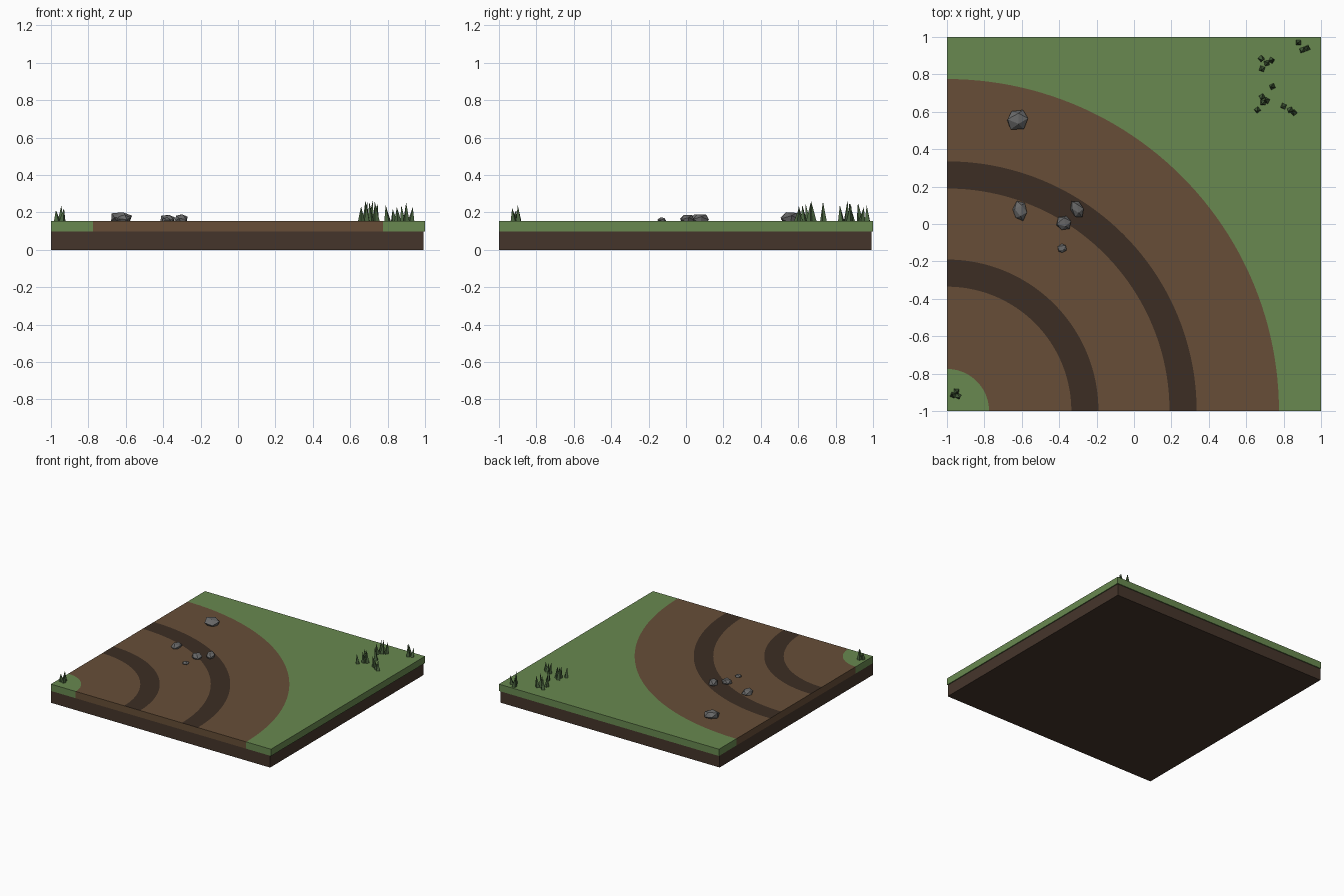
import bpy, bmesh, math, random
from mathutils import Vector, Matrix

if "Cube" in bpy.data.objects:
    bpy.data.objects.remove(bpy.data.objects["Cube"])

random.seed(4)
TOP, MID = 0.153, 0.097
STEPS = 48


def material(name, rgb):
    m = bpy.data.materials.new(name)
    m.diffuse_color = (*rgb, 1)
    m.use_nodes = True
    m.node_tree.nodes["Principled BSDF"].inputs["Base Color"].default_value = m.diffuse_color
    return m


GRASS = material("grass", (0.14, 0.25, 0.08))
DIRT = material("dirt", (0.135, 0.076, 0.039))
RUT = material("rut", (0.045, 0.027, 0.017))
SOIL = material("soil", (0.06, 0.036, 0.024))
BLADE = material("blade", (0.07, 0.13, 0.05))
STONE = material("stone", (0.14, 0.14, 0.14))


def finish(name, bm, *mats):
    bmesh.ops.remove_doubles(bm, verts=bm.verts[:], dist=1e-5)
    bmesh.ops.recalc_face_normals(bm, faces=bm.faces[:])
    me = bpy.data.meshes.new(name)
    bm.to_mesh(me)
    bm.free()
    for m in mats:
        me.materials.append(m)
    ob = bpy.data.objects.new(name, me)
    bpy.context.collection.objects.link(ob)
    return ob


def quarter_ring(name, radii, mats, top_index=None):
    """Quarter slab around corner (-1,-1); radius None reaches the tile edge."""
    bm = bmesh.new()
    rows = []
    for i in range(STEPS + 1):
        a = math.pi / 2 * i / STEPS
        c, s = math.cos(a), math.sin(a)
        row = []
        for r in radii:
            r = 2 / max(c, s) if r is None else r
            row.append([bm.verts.new((r * c - 1, r * s - 1, z)) for z in (MID, TOP)])
        rows.append(row)
    n = len(radii)
    for p, q in zip(rows, rows[1:]):
        for k in range(n - 1):
            for level in (0, 1):
                vs = (p[k][level], p[k + 1][level], q[k + 1][level], q[k][level])
                f = bm.faces.new(vs)
                f.material_index = top_index[k] if top_index and level else 0
        for k in (0, n - 1):
            bm.faces.new((p[k][0], p[k][1], q[k][1], q[k][0]))
    for row in (rows[0], rows[-1]):
        for k in range(n - 1):
            bm.faces.new((row[k][0], row[k + 1][0], row[k + 1][1], row[k][1]))
    bmesh.ops.dissolve_degenerate(bm, dist=1e-5, edges=bm.edges[:])
    return finish(name, bm, *mats)


# Soil block, slightly short of the grass on the far sides
bm = bmesh.new()
bmesh.ops.create_cube(bm, size=1, matrix=Matrix.Translation((-0.004, -0.004, MID / 2))
                      @ Matrix.Diagonal((1.992, 1.992, MID, 1)))
finish("soil_base", bm, SOIL)

# Grass corner, curved dirt track with two wheel ruts, outer grass
quarter_ring("grass_corner", [0.0, 0.225], [GRASS])
quarter_ring("dirt_track", [0.225, 0.665, 0.81, 1.19, 1.335, 1.775],
             [DIRT, RUT], [0, 1, 0, 1, 0])
quarter_ring("grass_field", [1.775, None], [GRASS])

# Rocks: x, y, half sizes, turn
rocks = [(-0.625, 0.56, 0.062, 0.056, 0.054, 0.3),
         (-0.61, 0.07, 0.038, 0.052, 0.036, 0.1),
         (-0.375, 0.005, 0.042, 0.042, 0.036, 0.5),
         (-0.305, 0.08, 0.034, 0.050, 0.042, 0.4),
         (-0.385, -0.13, 0.026, 0.024, 0.022, 0.9)]
for i, (x, y, sx, sy, sz, turn) in enumerate(rocks):
    bm = bmesh.new()
    bmesh.ops.create_icosphere(bm, subdivisions=1, radius=1)
    for v in bm.verts:
        v.co *= random.uniform(0.9, 1.15)
    bm.transform(Matrix.Translation((x, y, TOP + sz * 0.25)) @ Matrix.Rotation(turn, 4, 'Z')
                 @ Matrix.Diagonal((sx, sy, sz * 0.75, 1)) @ Matrix.Rotation(0.5, 4, 'X'))
    finish(f"rock_{i + 1}", bm, STONE)

# Grass tufts: each blade is a leaning four-sided spike (x, y, height)
tufts = {
    "corner_tuft": [(-0.95, -0.895, 0.085), (-0.94, -0.92, 0.07), (-0.967, -0.915, 0.06)],
    "far_tuft": [(0.88, 0.97, 0.085), (0.90, 0.93, 0.10), (0.925, 0.94, 0.075)],
    "back_tuft": [(0.68, 0.885, 0.10), (0.735, 0.875, 0.095), (0.71, 0.86, 0.11),
                  (0.685, 0.83, 0.085)],
    "middle_tuft": [(0.74, 0.735, 0.105), (0.685, 0.68, 0.11), (0.71, 0.66, 0.10),
                    (0.69, 0.65, 0.09), (0.66, 0.61, 0.08)],
    "side_tuft": [(0.80, 0.63, 0.085), (0.835, 0.61, 0.065), (0.855, 0.595, 0.075)],
}
for name, blades in tufts.items():
    bm = bmesh.new()
    for x, y, h in blades:
        a = random.uniform(0, math.tau)
        tip = Vector((x + random.uniform(-0.012, 0.012), y + random.uniform(-0.012, 0.012), TOP + h))
        base = [bm.verts.new((x + 0.019 * math.cos(a + k * math.pi / 2),
                              y + 0.019 * math.sin(a + k * math.pi / 2), TOP - 0.002))
                for k in range(4)]
        top = bm.verts.new(tip)
        bm.faces.new(base)
        for k in range(4):
            bm.faces.new((base[k], base[(k + 1) % 4], top))
    finish(name, bm, BLADE)
